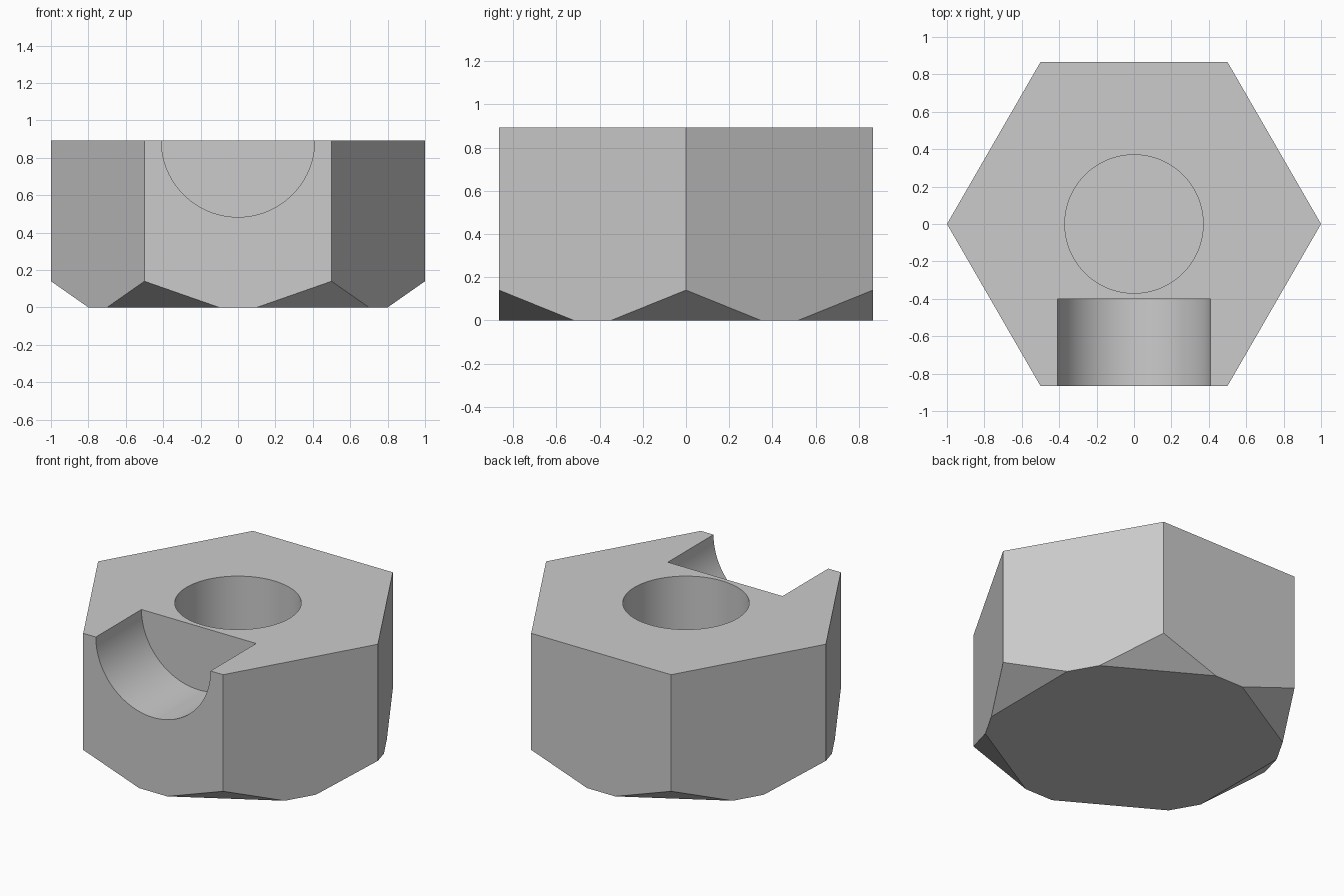
import bpy
import bmesh
from math import cos, sin, pi, radians
from mathutils import Vector

cube = bpy.data.objects.get("Cube")
if cube:
    bpy.data.objects.remove(cube, do_unlink=True)

HEIGHT = 0.893
HOLE_RADIUS, HOLE_FLOOR = 0.37, 0.2
NOTCH_RADIUS, NOTCH_BACK = 0.41, -0.4
CHAMFER_HEIGHT, CHAMFER_WIDTH = 0.14, 0.2

grey = bpy.data.materials.new("plain_grey")
grey.use_nodes = True
colour = (0.6, 0.6, 0.6, 1)
grey.diffuse_color = colour
grey.node_tree.nodes["Principled BSDF"].inputs["Base Color"].default_value = colour


def prism(name, sides, radius, z0, z1):
    bpy.ops.mesh.primitive_cylinder_add(
        vertices=sides, radius=radius, depth=z1 - z0, location=(0, 0, (z0 + z1) / 2))
    obj = bpy.context.object
    obj.name = name
    obj.data.materials.append(grey)
    return obj


def cut(target, cutter):
    mod = target.modifiers.new(cutter.name, "BOOLEAN")
    mod.operation = "DIFFERENCE"
    mod.solver = "EXACT"
    mod.object = cutter
    bpy.context.view_layer.objects.active = target
    bpy.ops.object.modifier_apply(modifier=mod.name)
    bpy.data.objects.remove(cutter, do_unlink=True)


# Hexagonal body with a corner pointing along x
body = prism("hexagonal_block", 6, 1, 0, HEIGHT)
body.rotation_euler.z = radians(30)
bpy.ops.object.transform_apply(location=True, rotation=True, scale=True)

# Slice off the six lower corners with sloping planes
bm = bmesh.new()
bm.from_mesh(body.data)
for i in range(6):
    out = Vector((cos(i * pi / 3), sin(i * pi / 3), 0))
    normal = out * CHAMFER_HEIGHT - Vector((0, 0, CHAMFER_WIDTH))
    result = bmesh.ops.bisect_plane(
        bm, geom=bm.verts[:] + bm.edges[:] + bm.faces[:],
        plane_co=out * (1 - CHAMFER_WIDTH), plane_no=normal, clear_outer=True)
    rim = [e for e in result["geom_cut"] if isinstance(e, bmesh.types.BMEdge)]
    bmesh.ops.holes_fill(bm, edges=rim, sides=0)
bmesh.ops.recalc_face_normals(bm, faces=bm.faces[:])
bm.to_mesh(body.data)
bm.free()

# Blind round hole in the top
cut(body, prism("hole_cutter", 96, HOLE_RADIUS, HOLE_FLOOR, HEIGHT + 0.2))

# Half-round notch in the front of the top edge
notch = prism("notch_cutter", 96, NOTCH_RADIUS, 0, 1)
notch.rotation_euler.x = radians(90)
notch.location = (0, NOTCH_BACK - 0.5, HEIGHT)
bpy.context.view_layer.update()
cut(body, notch)

# Smooth curved walls, sharp edges elsewhere
bpy.ops.object.select_all(action="DESELECT")
body.select_set(True)
bpy.context.view_layer.objects.active = body
bpy.ops.object.shade_smooth_by_angle(angle=radians(20))
